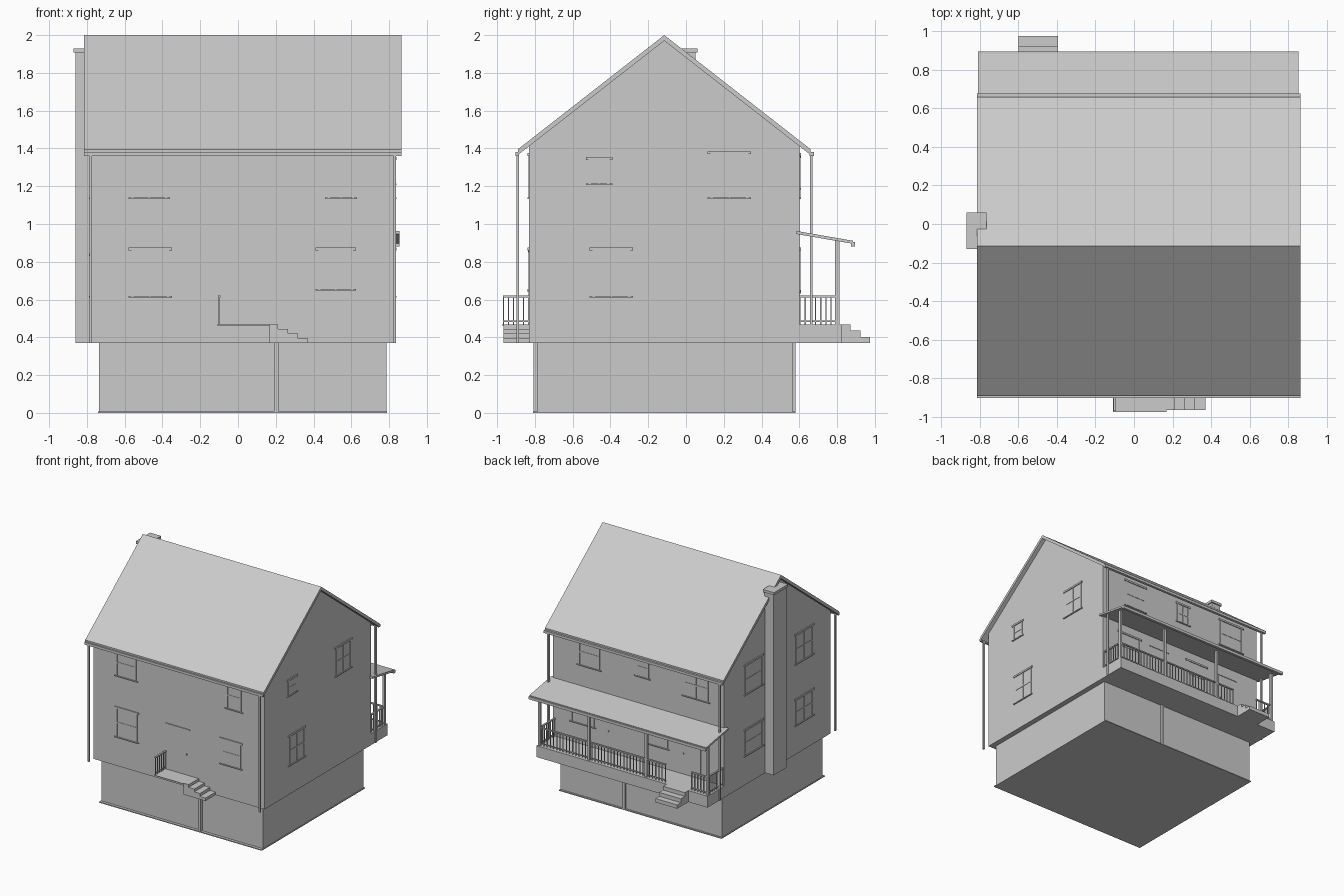
import bpy, bmesh

if "Cube" in bpy.data.objects:
    bpy.data.objects.remove(bpy.data.objects["Cube"])

grey = bpy.data.materials.new("plain_grey")
grey.diffuse_color = (0.6, 0.6, 0.6, 1)
grey.use_nodes = True
grey.node_tree.nodes["Principled BSDF"].inputs["Base Color"].default_value = grey.diffuse_color


def finish(name, bm):
    bmesh.ops.recalc_face_normals(bm, faces=bm.faces)
    me = bpy.data.meshes.new(name)
    bm.to_mesh(me)
    bm.free()
    me.materials.append(grey)
    ob = bpy.data.objects.new(name, me)
    bpy.context.collection.objects.link(ob)
    return ob


def boxes(name, items):
    """One object from boxes given as (x0, x1, y0, y1, z0, z1)."""
    bm = bmesh.new()
    for x0, x1, y0, y1, z0, z1 in items:
        vs = bmesh.ops.create_cube(bm, size=1)["verts"]
        for v in vs:
            v.co = (x1 if v.co.x > 0 else x0, y1 if v.co.y > 0 else y0,
                    z1 if v.co.z > 0 else z0)
    return finish(name, bm)


def prism(name, pts, lo, hi, axis="x"):
    """Extrude a profile along x (points are y,z) or along y (points are x,z)."""
    bm = bmesh.new()

    def place(p, d):
        return (d, p[0], p[1]) if axis == "x" else (p[0], d, p[1])
    f = bm.faces.new([bm.verts.new(place(p, lo)) for p in pts])
    ext = bmesh.ops.extrude_face_region(bm, geom=[f])["geom"]
    vec = (hi - lo, 0, 0) if axis == "x" else (0, hi - lo, 0)
    bmesh.ops.translate(bm, vec=vec, verts=[g for g in ext if isinstance(g, bmesh.types.BMVert)])
    return finish(name, bm)


X0, X1, Y0, Y1 = -0.78, 0.83, -0.83, 0.60
FLOOR, STOREY, RIDGE, RIDGE_Y, SLOPE = 0.37, 0.97, 2.0, -0.115, 0.78


def roof_z(y):
    return RIDGE - SLOPE * abs(y - RIDGE_Y)


# foundation with base lip and a post in the front and back faces
boxes("foundation", [(-0.735, 0.785, -0.787, 0.565, 0, FLOOR),
                     (-0.74, 0.79, -0.81, 0.58, 0, 0.008)])
boxes("foundation_posts", [(0.19, 0.215, -0.808, -0.787, 0, FLOOR),
                           (0.17, 0.195, 0.565, 0.58, 0, FLOOR)])

# walls
boxes("lower_walls", [(X0, X1, Y0, Y1, FLOOR, STOREY)])
T = 0.03
prism("upper_walls", [(Y0, STOREY), (Y1, STOREY), (Y1, roof_z(Y1) - T),
                      (RIDGE_Y, RIDGE - T), (Y0, roof_z(Y0) - T)], X0, X1)

# main roof and eave gutters
EF, EB = -0.89, 0.66
prism("roof", [(EF, roof_z(EF)), (RIDGE_Y, RIDGE), (EB, roof_z(EB)),
               (EB, roof_z(EB) - T), (RIDGE_Y, RIDGE - T), (EF, roof_z(EF) - T)], -0.815, 0.865)
boxes("gutters", [(-0.815, 0.865, -0.902, -0.885, 1.36, 1.382),
                  (-0.815, 0.865, 0.655, 0.677, 1.36, 1.382)])
boxes("downspouts", [(x - 0.007, x + 0.007, y - 0.007, y + 0.007, FLOOR, 1.375)
                     for x in (X0, X1) for y in (-0.89, 0.663)])

# chimney
boxes("chimney", [(-0.86, X0 + 0.005, -0.12, 0.05, FLOOR, 1.91),
                  (-0.87, -0.765, -0.13, 0.06, 1.908, 1.93)])


def on_wall(side, a0, a1, z0, z1, d):
    """Box lying on a wall and standing out by d."""
    return {"front": (a0, a1, Y0 - d, Y0 + 0.001, z0, z1),
            "back": (a0, a1, Y1 - 0.001, Y1 + d, z0, z1),
            "right": (X1 - 0.001, X1 + d, a0, a1, z0, z1),
            "left": (X0 - d, X0 + 0.001, a0, a1, z0, z1)}[side]


def window(name, side, a0, a1, z0, z1):
    w, m, c = 0.012, (z0 + z1) / 2, (a0 + a1) / 2
    boxes(name, [on_wall(side, a0, a1, z0, z1, 0.001),
                 on_wall(side, a0, a0 + w, z0, z1, 0.005),
                 on_wall(side, a1 - w, a1, z0, z1, 0.005),
                 on_wall(side, a0, a1, m - 0.006, m + 0.006, 0.004),
                 on_wall(side, c - 0.003, c + 0.003, z0, z1, 0.003),
                 on_wall(side, a0 - 0.015, a1 + 0.015, z1, z1 + 0.015, 0.008),
                 on_wall(side, a0 - 0.015, a1 + 0.015, z0 - 0.008, z0, 0.009)])


# windows on every wall
for i, spec in enumerate([
        ("front", -0.565, -0.375, 1.14, 1.36), ("front", 0.475, 0.615, 1.14, 1.36),
        ("front", -0.565, -0.365, 0.62, 0.86), ("front", 0.425, 0.61, 0.655, 0.86),
        ("right", -0.515, -0.405, 1.215, 1.34), ("right", 0.13, 0.33, 1.14, 1.37),
        ("right", -0.495, -0.295, 0.62, 0.86),
        ("left", 0.09, 0.32, 1.14, 1.38), ("left", -0.59, -0.36, 1.14, 1.38),
        ("left", 0.09, 0.32, 0.62, 0.83), ("left", -0.59, -0.36, 0.62, 0.83),
        ("back", 0.39, 0.59, 1.14, 1.36), ("back", -0.07, 0.05, 1.19, 1.35),
        ("back", -0.63, -0.40, 1.14, 1.36),
        ("back", 0.44, 0.66, 0.64, 0.86), ("back", -0.25, -0.05, 0.64, 0.86)]):
    window(f"window_{spec[0]}_{i}", *spec)

# doors
for side, a0, a1 in (("front", -0.09, 0.12), ("back", 0.15, 0.33), ("back", -0.56, -0.38)):
    boxes(f"door_{side}", [on_wall(side, a0, a1, 0.47, 0.85, 0.002),
                           on_wall(side, a0 - 0.01, a1 + 0.01, 0.85, 0.86, 0.007),
                           on_wall(side, a1 - 0.025, a1 - 0.015, 0.64, 0.65, 0.009)])

DECK, RAIL = 0.467, 0.622


def railing(name, axis, a0, a1, b):
    """Handrail, lower rail and evenly spaced balusters along x or y."""
    def place(p0, p1, h, z0, z1):
        return (p0, p1, b - h, b + h, z0, z1) if axis == "x" else (b - h, b + h, p0, p1, z0, z1)
    n = max(2, round((a1 - a0) / 0.03))
    items = [place(a0, a1, 0.007, RAIL - 0.01, RAIL),
             place(a0, a1, 0.004, DECK + 0.015, DECK + 0.021)]
    for i in range(n + 1):
        p = a0 + 0.004 + (a1 - a0 - 0.008) * i / n
        items.append(place(p - 0.003, p + 0.003, 0.003, DECK, RAIL - 0.005))
    boxes(name, items)


# back porch
boxes("porch_deck", [(X0, X1, Y1, 0.825, FLOOR, DECK)])
boxes("porch_posts", [(x - 0.01, x + 0.01, 0.79, 0.812, DECK, 0.92)
                      for x in (-0.765, -0.19, 0.35, 0.815)])
railing("porch_rail_long", "x", -0.37, 0.81, 0.80)
railing("porch_rail_short", "x", -0.76, -0.61, 0.80)
railing("porch_rail_left", "y", Y1, 0.80, -0.765)
railing("porch_rail_right", "y", Y1, 0.80, 0.815)
prism("porch_roof", [(0.585, 0.963), (0.885, 0.911), (0.885, 0.895), (0.585, 0.947)], -0.81, 0.855)
boxes("porch_gutter", [(-0.81, 0.855, 0.873, 0.895, 0.882, 0.905)])
prism("porch_steps", [(0.82, FLOOR), (0.975, FLOOR), (0.975, 0.402), (0.925, 0.402), (0.925, 0.435),
                      (0.872, 0.435), (0.872, DECK), (0.82, DECK)], -0.60, -0.395)

# front entrance: thin landing, side steps and one railing
boxes("front_landing", [(-0.11, 0.17, -0.975, Y0, DECK - 0.004, DECK)])
prism("front_steps", [(0.165, FLOOR), (0.37, FLOOR), (0.37, 0.395), (0.317, 0.395), (0.317, 0.42),
                      (0.265, 0.42), (0.265, 0.444), (0.212, 0.444), (0.212, DECK), (0.165, DECK)],
      -0.965, Y0, "y")
railing("front_rail", "y", -0.97, Y0, -0.10)
